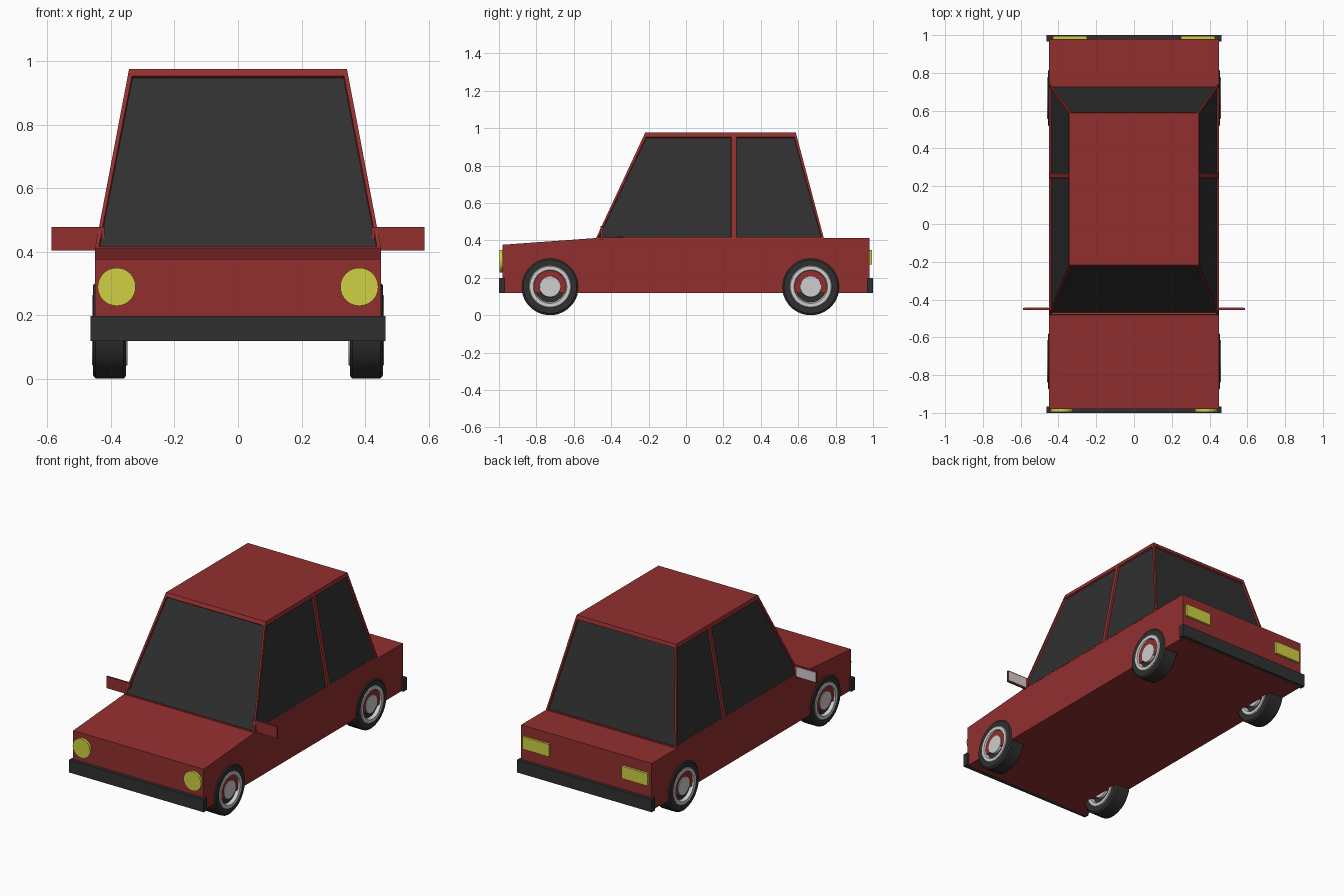
import bpy, bmesh, math
from mathutils import Vector

if "Cube" in bpy.data.objects:
    bpy.data.objects.remove(bpy.data.objects["Cube"])


def material(name, rgb):
    m = bpy.data.materials.new(name)
    m.diffuse_color = (*rgb, 1)
    m.use_nodes = True
    m.node_tree.nodes["Principled BSDF"].inputs["Base Color"].default_value = m.diffuse_color
    return m


RED = material("red paint", (0.29, 0.028, 0.028))
DARK = material("dark grey", (0.03, 0.03, 0.03))
YELLOW = material("yellow lamp", (0.63, 0.63, 0.058))
SILVER = material("silver", (0.62, 0.62, 0.62))


def finish(bm, name, mats, recalc=True):
    if recalc:
        bmesh.ops.recalc_face_normals(bm, faces=bm.faces)
    me = bpy.data.meshes.new(name)
    bm.to_mesh(me)
    bm.free()
    for m in mats:
        me.materials.append(m)
    ob = bpy.data.objects.new(name, me)
    bpy.context.collection.objects.link(ob)
    return ob


def box(name, lo, hi, mat):
    bm = bmesh.new()
    bmesh.ops.create_cube(bm, size=1)
    for v in bm.verts:
        v.co = [lo[i] + (v.co[i] + 0.5) * (hi[i] - lo[i]) for i in range(3)]
    return finish(bm, name, [mat])


# lower body: side profile extruded across the width
bm = bmesh.new()
profile = [(-0.98, 0.12), (0.98, 0.12), (0.98, 0.413), (-0.48, 0.413), (-0.98, 0.377)]
f = bm.faces.new([bm.verts.new((-0.45, y, z)) for y, z in profile])
ext = bmesh.ops.extrude_face_region(bm, geom=[f])
for v in ext["geom"]:
    if isinstance(v, bmesh.types.BMVert):
        v.co.x = 0.45
finish(bm, "body", [RED])

# cabin: tapered block with recessed windows
bm = bmesh.new()


def ring(w, y0, y1, z):
    return [bm.verts.new(p) for p in ((-w, y0, z), (w, y0, z), (w, y1, z), (-w, y1, z))]


base = ring(0.451, -0.483, 0.738, 0.408)
edge = ring(0.345, -0.223, 0.590, 0.966)
top = ring(0.343, -0.218, 0.587, 0.976)
walls = [bm.faces.new((base[i], base[(i + 1) % 4], edge[(i + 1) % 4], edge[i])) for i in range(4)]
for i in range(4):
    bm.faces.new((edge[i], edge[(i + 1) % 4], top[(i + 1) % 4], top[i]))
bm.faces.new(top)
bm.faces.new(base[::-1])
bmesh.ops.recalc_face_normals(bm, faces=bm.faces)
panes = []
for i, wall in enumerate(walls):
    bmesh.ops.inset_individual(bm, faces=[wall], thickness=0.017)
    parts = [wall]
    if i % 2:  # side walls are split by a door pillar
        for y in (0.243, 0.269):
            geom = set(parts)
            for p in parts:
                geom.update(p.edges)
                geom.update(p.verts)
            cut = bmesh.ops.bisect_plane(bm, geom=list(geom), plane_co=(0, y, 0), plane_no=(0, 1, 0))
            parts = [g for g in cut["geom"] if isinstance(g, bmesh.types.BMFace)]
        parts = [p for p in parts if not 0.245 < p.calc_center_median().y < 0.267]
    panes += parts
bmesh.ops.inset_individual(bm, faces=panes, thickness=0.003, depth=-0.01)
for p in panes:
    p.material_index = 1
finish(bm, "cabin", [RED, DARK], recalc=False)

# bumpers
box("front_bumper", (-0.464, -1.0, 0.12), (0.464, -0.967, 0.199), DARK)
box("rear_bumper", (-0.464, 0.967, 0.12), (0.464, 1.0, 0.199), DARK)


def wheel(name, x, y, segs=32):
    # half profile from tread to hub: (offset, radius, material of the band ending here)
    half = [(0.044, 0.153, 0), (0.052, 0.143, 0), (0.052, 0.113, 0), (0.056, 0.109, 1),
            (0.056, 0.09, 1), (0.036, 0.083, 1), (0.036, 0.058, 0), (0.05, 0.055, 1)]
    bm = bmesh.new()

    def loop(u, r):
        return [bm.verts.new((u, r * math.cos(a), r * math.sin(a)))
                for a in (2 * math.pi * (k + 0.5) / segs for k in range(segs))]

    def bridge(a, b, mat):
        for k in range(segs):
            n = (k + 1) % segs
            q = bm.faces.new((a[k], a[n], b[n], b[k]))
            q.material_index = mat

    sides = [[loop(s * u, r) for u, r, _ in half] for s in (-1, 1)]
    bridge(sides[0][0], sides[1][0], 0)
    for loops in sides:
        for j in range(1, len(half)):
            bridge(loops[j - 1], loops[j], half[j][2])
        bm.faces.new(loops[-1]).material_index = 1
    ob = finish(bm, name, [DARK, SILVER])
    ob.location = (x, y, 0.153)
    bpy.ops.object.select_all(action="DESELECT")
    ob.select_set(True)
    bpy.context.view_layer.objects.active = ob
    bpy.ops.object.shade_smooth_by_angle(angle=math.radians(30))


for side, s in (("left", -1), ("right", 1)):
    # wheels
    wheel("front_wheel_" + side, s * 0.404, -0.727)
    wheel("rear_wheel_" + side, s * 0.404, 0.667)

    # round headlight
    bpy.ops.mesh.primitive_cylinder_add(vertices=32, radius=0.06, depth=0.03,
                                        location=(s * 0.382, -0.981, 0.29),
                                        rotation=(math.pi / 2, 0, 0))
    lamp = bpy.context.object
    lamp.name = "headlight_" + side
    lamp.data.materials.append(YELLOW)

    # tail light
    xs = sorted((s * 0.25, s * 0.43))
    box("tail_light_" + side, (xs[0], 0.97, 0.272), (xs[1], 0.994, 0.349), YELLOW)

    # wing mirror with a silver glass plate on the back
    xs = sorted((s * 0.42, s * 0.588))
    box("mirror_" + side, (xs[0], -0.456, 0.405), (xs[1], -0.445, 0.478), RED)
    xs = sorted((s * 0.452, s * 0.581))
    box("mirror_glass_" + side, (xs[0], -0.447, 0.412), (xs[1], -0.443, 0.471), SILVER)
